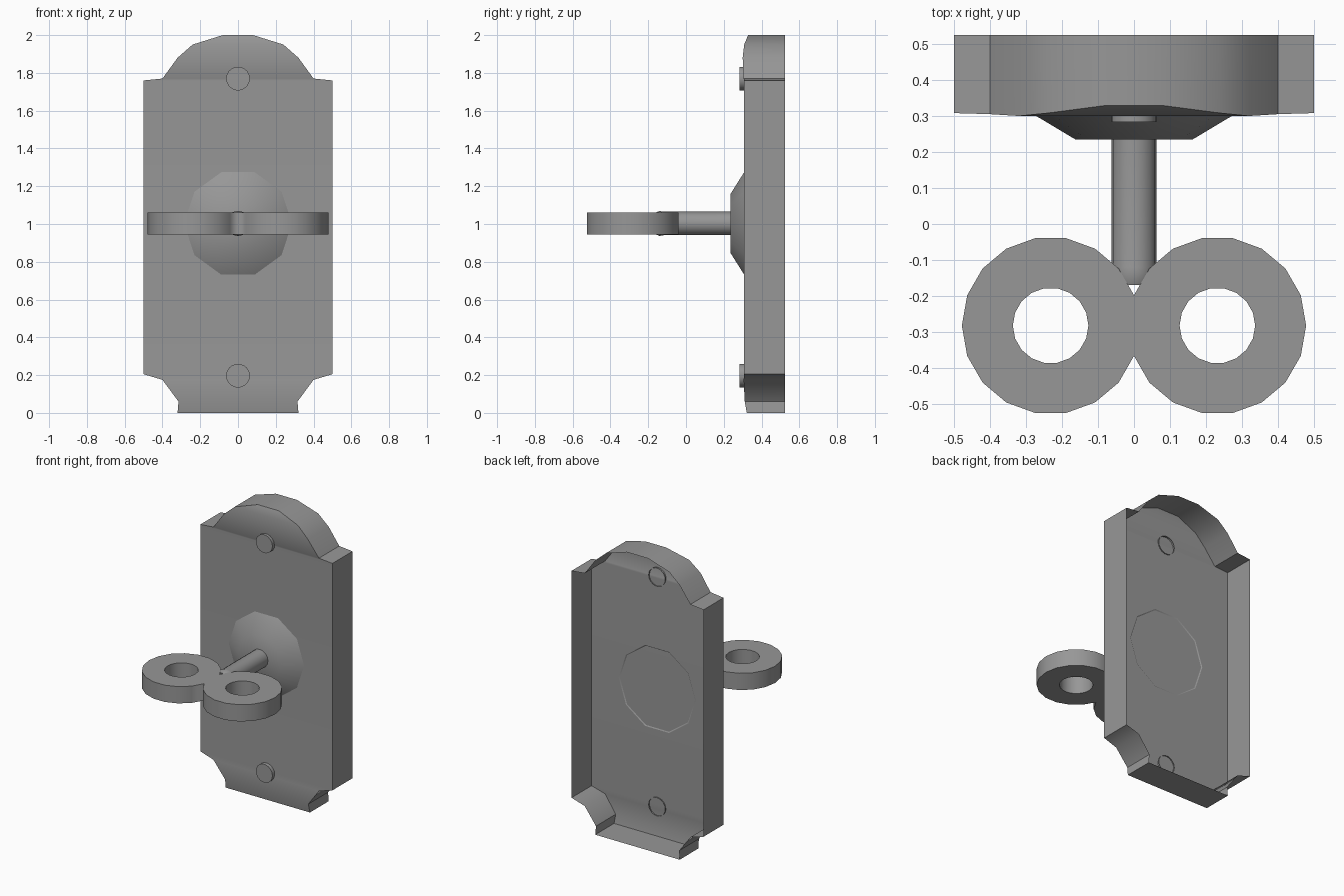
import bpy, bmesh
from math import sin, cos, pi, radians

if "Cube" in bpy.data.objects:
    bpy.data.objects.remove(bpy.data.objects["Cube"])

# Dark grey finish shared by all parts
grey = bpy.data.materials.new("dark_metal")
grey.diffuse_color = (0.31, 0.31, 0.31, 1)
grey.use_nodes = True
grey.node_tree.nodes["Principled BSDF"].inputs["Base Color"].default_value = grey.diffuse_color


def make(name, verts, faces, smooth, fix_normals=True):
    me = bpy.data.meshes.new(name)
    me.from_pydata(verts, [], faces)
    if fix_normals:
        bm = bmesh.new()
        bm.from_mesh(me)
        bmesh.ops.recalc_face_normals(bm, faces=bm.faces)
        bm.to_mesh(me)
        bm.free()
    me.materials.append(grey)
    ob = bpy.data.objects.new(name, me)
    bpy.context.collection.objects.link(ob)
    bpy.ops.object.select_all(action='DESELECT')
    ob.select_set(True)
    bpy.context.view_layer.objects.active = ob
    bpy.ops.object.shade_smooth_by_angle(angle=radians(smooth))
    return ob


def lathe_y(name, profile, n, z, smooth=40):
    """Turn (y, radius) points around a y-axis at height z; first end capped, last end open."""
    verts = [(r * cos(2 * pi * i / n), y, z + r * sin(2 * pi * i / n))
             for y, r in profile for i in range(n)]
    faces = [tuple(range(n))]
    for k in range(len(profile) - 1):
        for i in range(n):
            j = (i + 1) % n
            faces.append((k * n + i, k * n + j, (k + 1) * n + j, (k + 1) * n + i))
    return make(name, verts, faces, smooth)


# Back plate: open-backed shell, rows of (half width, front y, z)
rows = [(0.32, 0.322, 0.0), (0.315, 0.311, 0.06), (0.40, 0.305, 0.175),
        (0.50, 0.308, 0.205), (0.50, 0.308, 1.76), (0.40, 0.305, 1.77),
        (0.32, 0.300, 1.88), (0.24, 0.308, 1.95), (0.08, 0.329, 2.0)]
m = len(rows)
BACK = 0.525
outline = [(x, y, z) for x, y, z in rows] + [(-x, y, z) for x, y, z in reversed(rows)]
N = len(outline)
verts = outline + [(x, BACK, z) for x, y, z in outline]
faces = [(N - 1 - k, k, k + 1, N - 2 - k) for k in range(m - 1)]
faces += [((i + 1) % N, i, i + N, (i + 1) % N + N) for i in range(N)]
make("back_plate", verts, faces, smooth=40, fix_normals=False)

# Raised ten-sided boss
lathe_y("boss", [(0.235, 0.163), (0.312, 0.292)], 10, 1.003)

# Screw heads
for label, z in (("lower", 0.197), ("upper", 1.77)):
    lathe_y(label + "_screw", [(0.283, 0.063), (0.315, 0.063)], 18, z)

# Key shaft with blunt tapered tip
lathe_y("key_shaft", [(-0.17, 0.054), (-0.14, 0.066), (-0.12, 0.0625), (0.24, 0.0625)],
        16, 1.003)

# Key handle: one ring, cut at the centre and mirrored
n, cx, cy = 18, 0.2315, -0.282
verts = [(cx + r * cos(2 * pi * i / n), cy + r * sin(2 * pi * i / n), z)
         for r, z in ((0.2465, 0.945), (0.2465, 1.06), (0.105, 1.06), (0.105, 0.945))
         for i in range(n)]
faces = [(k * n + i, k * n + (i + 1) % n, (k + 1) % 4 * n + (i + 1) % n, (k + 1) % 4 * n + i)
         for k in range(4) for i in range(n)]
handle = make("key_handle", verts, faces, smooth=30)
mir = handle.modifiers.new("mirror", 'MIRROR')
mir.use_axis[0] = True
mir.use_bisect_axis[0] = True
